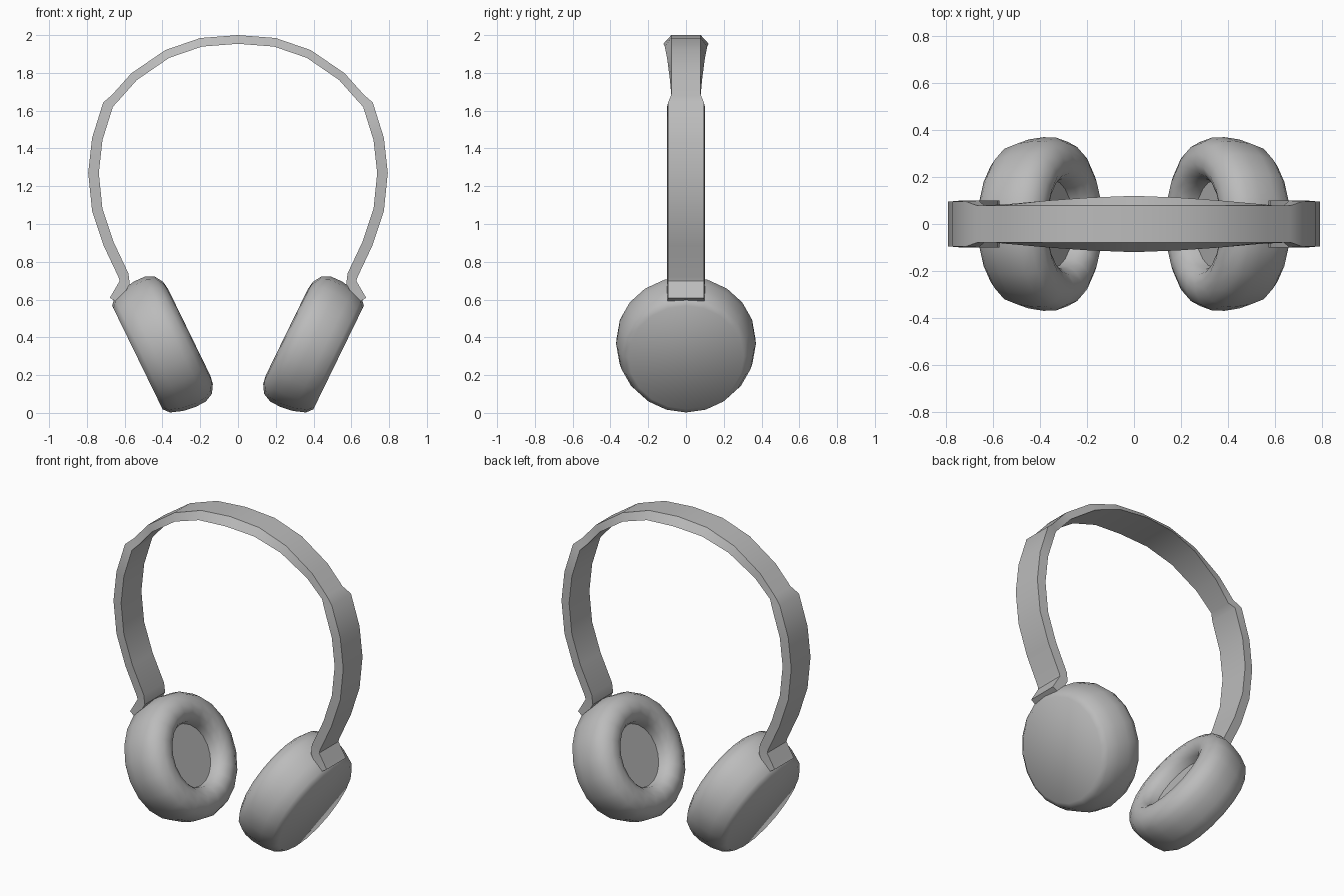
import bpy
import bmesh
import math
from mathutils import Matrix, Vector

default_cube = bpy.data.objects.get("Cube")
if default_cube:
    bpy.data.objects.remove(default_cube, do_unlink=True)

grey = bpy.data.materials.new("plain grey")
grey.use_nodes = True
grey.diffuse_color = (0.5, 0.5, 0.5, 1)
grey.node_tree.nodes["Principled BSDF"].inputs["Base Color"].default_value = (0.5, 0.5, 0.5, 1)


def finish(bm, name, smooth_angle):
    """Turn a bmesh into a smooth-shaded object with consistent normals."""
    bmesh.ops.recalc_face_normals(bm, faces=bm.faces)
    mesh = bpy.data.meshes.new(name)
    bm.to_mesh(mesh)
    bm.free()
    mesh.materials.append(grey)
    obj = bpy.data.objects.new(name, mesh)
    bpy.context.collection.objects.link(obj)
    bpy.ops.object.select_all(action="DESELECT")
    obj.select_set(True)
    bpy.context.view_layer.objects.active = obj
    bpy.ops.object.shade_smooth_by_angle(angle=math.radians(smooth_angle))
    return obj


def loft(bm, rings):
    """Bridge equal-sized closed rings and cap both ends."""
    loops = [[bm.verts.new(point) for point in ring] for ring in rings]
    count = len(loops[0])
    for low, high in zip(loops, loops[1:]):
        for i in range(count):
            j = (i + 1) % count
            bm.faces.new((low[i], low[j], high[j], high[i]))
    bm.faces.new(loops[0])
    bm.faces.new(loops[-1])


# Headband: centre line of one half, from the crown down to the foot
crown = [(0, 1.977), (0.195, 1.962), (0.375, 1.9), (0.55, 1.78), (0.65, 1.668)]
strap = [(0.688, 1.632), (0.745, 1.45), (0.765, 1.27), (0.745, 1.075),
         (0.685, 0.895), (0.606, 0.728), (0.6, 0.69), (0.637, 0.625), (0.655, 0.595)]


def band_sections():
    """Give centre, half thickness, outer and inner half width per station."""
    half = []
    for x, z in crown:
        flare = 0.12 - 0.045 * (x / crown[-1][0]) ** 1.5
        half.append((Vector((x, 0, z)), 0.023, 0.078, flare))
    for x, z in strap:
        half.append((Vector((x, 0, z)), 0.028, 0.095, 0.1))
    mirrored = [(Vector((-c.x, 0, c.z)), t, o, i) for c, t, o, i in reversed(half[1:])]
    return mirrored + half


sections = band_sections()
rings = []
for k, (centre, thick, outer, inner) in enumerate(sections):
    before = sections[max(k - 1, 0)][0]
    after = sections[min(k + 1, len(sections) - 1)][0]
    along = (after - before).normalized()
    normal = Vector((-along.z, 0, along.x))
    side = Vector((0, 1, 0))
    top, bottom = centre + normal * thick, centre - normal * thick
    rings.append([top - side * outer, top + side * outer,
                  bottom + side * inner, bottom - side * inner])
band = bmesh.new()
loft(band, rings)
finish(band, "headband", 32)

# Ear cups: radius and height along the axis, from the outer face to the recess
cup_profile = [(0.305, 0.153), (0.337, 0.125), (0.36, 0.06), (0.37, -0.01), (0.368, -0.07),
               (0.345, -0.118), (0.3, -0.145), (0.255, -0.152), (0.215, -0.132),
               (0.192, -0.1), (0.185, -0.06)]
SIDES = 20
TILT = math.radians(116)

for label, sign in (("left", 1), ("right", -1)):
    cup = bmesh.new()
    turns = [math.tau * i / SIDES for i in range(SIDES)]
    loft(cup, [[(r * math.cos(a), r * math.sin(a), h) for a in turns] for r, h in cup_profile])
    place = Matrix.Translation((sign * 0.395, 0, 0.36)) @ Matrix.Rotation(sign * TILT, 4, "Y")
    bmesh.ops.transform(cup, matrix=place, verts=cup.verts)
    finish(cup, label + "_ear_cup", 48)
